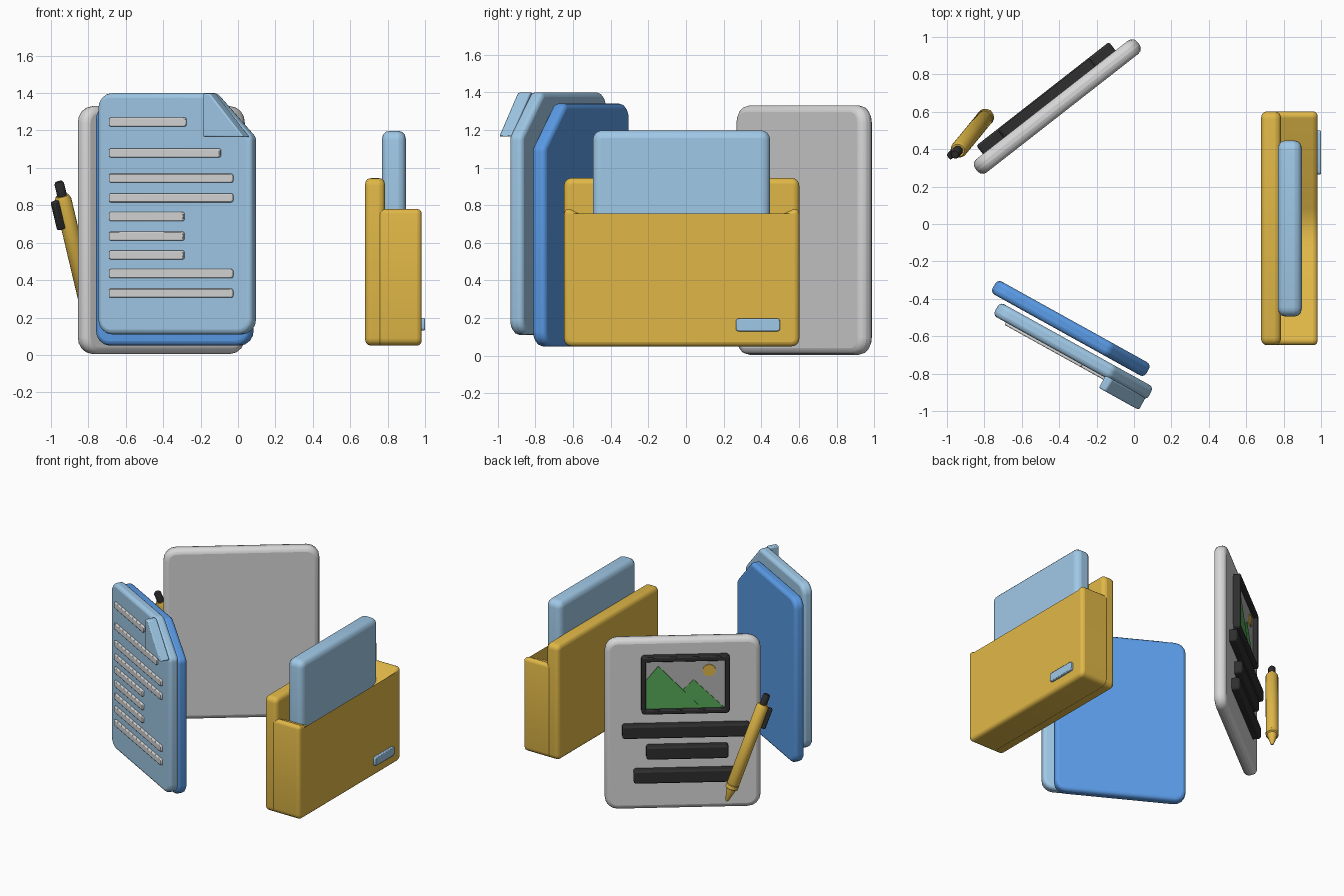
import bpy, bmesh, math
from mathutils import Matrix, Vector

if "Cube" in bpy.data.objects:
    bpy.data.objects.remove(bpy.data.objects["Cube"])


def material(name, r, g, b):
    lin = [c / 12.92 if c < 0.04 else ((c + 0.055) / 1.055) ** 2.4 for c in (r, g, b)]
    m = bpy.data.materials.new(name)
    m.diffuse_color = (*lin, 1)
    m.use_nodes = True
    m.node_tree.nodes["Principled BSDF"].inputs["Base Color"].default_value = m.diffuse_color
    return m


PALE = material("pale blue", 0.63, 0.79, 0.91)
BLUE = material("blue", 0.36, 0.62, 0.92)
GOLD = material("gold", 0.88, 0.72, 0.28)
GREY = material("light grey", 0.84, 0.84, 0.84)
MID = material("mid grey", 0.70, 0.70, 0.70)
DARK = material("charcoal", 0.18, 0.18, 0.18)
GREEN = material("green", 0.34, 0.66, 0.34)


def place(x, y, degrees):
    """Frame whose local x runs along a panel and whose local -y points out of it."""
    return Matrix.Translation((x, y, 0)) @ Matrix.Rotation(math.radians(degrees), 4, 'Z')


def rounded(pts, radii, steps=4):
    """Replace each corner of a closed outline with a circular arc."""
    out, n = [], len(pts)
    if not isinstance(radii, (list, tuple)):
        radii = [radii] * n
    for i, r in enumerate(radii):
        p = Vector(pts[i])
        a = (Vector(pts[i - 1]) - p).normalized()
        b = (Vector(pts[(i + 1) % n]) - p).normalized()
        half = math.acos(max(-1, min(1, a.dot(b)))) / 2
        cut = r / math.tan(half)
        centre = p + (a + b).normalized() * (r / math.sin(half))
        start, end = p + a * cut - centre, p + b * cut - centre
        sweep = math.atan2(start.x * end.y - start.y * end.x, start.dot(end))
        for k in range(steps + 1):
            t = sweep * k / steps
            c, s = math.cos(t), math.sin(t)
            out.append(centre + Vector((start.x * c - start.y * s, start.x * s + start.y * c)))
    return out


def rect(x0, x1, z0, z1):
    return [(x0, z0), (x1, z0), (x1, z1), (x0, z1)]


def finish(name, bm, mat, frame, bevel=0, segments=3):
    bmesh.ops.recalc_face_normals(bm, faces=bm.faces)
    me = bpy.data.meshes.new(name)
    bm.to_mesh(me)
    bm.free()
    me.materials.append(mat)
    ob = bpy.data.objects.new(name, me)
    bpy.context.collection.objects.link(ob)
    ob.matrix_world = frame
    if bevel:
        mod = ob.modifiers.new("soft edges", 'BEVEL')
        mod.width, mod.segments = bevel, segments
        mod.limit_method, mod.angle_limit = 'ANGLE', math.radians(40)
    bpy.ops.object.select_all(action='DESELECT')
    ob.select_set(True)
    bpy.context.view_layer.objects.active = ob
    bpy.ops.object.shade_smooth_by_angle(angle=math.radians(35))
    return ob


def slab(name, outline, d0, d1, mat, frame, bevel=0, segments=3):
    """Extrude an (x, z) outline from depth d0 out to depth d1."""
    bm = bmesh.new()
    back = [bm.verts.new((p[0], -d0, p[1])) for p in outline]
    front = [bm.verts.new((p[0], -d1, p[1])) for p in outline]
    bm.faces.new(back)
    bm.faces.new(front)
    n = len(outline)
    for i in range(n):
        j = (i + 1) % n
        bm.faces.new((back[i], back[j], front[j], front[i]))
    return finish(name, bm, mat, frame, bevel, segments)


def ring(name, outer, inner, d0, d1, mat, frame, bevel):
    """Picture frame: four matching loops joined by quads."""
    bm = bmesh.new()
    loops = [[bm.verts.new((p[0], -d, p[1])) for p in o]
             for o, d in ((outer, d0), (outer, d1), (inner, d1), (inner, d0))]
    n = len(outer)
    for k in range(4):
        a, b = loops[k], loops[(k + 1) % 4]
        for i in range(n):
            j = (i + 1) % n
            bm.faces.new((a[i], a[j], b[j], b[i]))
    return finish(name, bm, mat, frame, bevel, 2)


def lathe(name, profile, mat, frame, sides=20):
    """Revolve (radius, height) pairs round local z."""
    bm = bmesh.new()
    loops = [[bm.verts.new((r * math.cos(math.tau * i / sides),
                            r * math.sin(math.tau * i / sides), h)) for i in range(sides)]
             for r, h in profile]
    for a, b in zip(loops, loops[1:]):
        for i in range(sides):
            j = (i + 1) % sides
            bm.faces.new((a[i], a[j], b[j], b[i]))
    bm.faces.new(loops[0])
    bm.faces.new(loops[-1])
    return finish(name, bm, mat, frame)


# ---- Pair of documents with a clipped corner ----
docs = place(-0.325, -0.68, -29)


def sheet(name, shift, z0, d, mat):
    top, cut, w = z0 + 1.29, 0.235, 0.47
    pts = [(-w, z0), (w, z0), (w, top - cut), (w - cut, top), (-w, top)]
    pts = rounded([(x + shift, z) for x, z in pts], [0.08, 0.08, 0.05, 0.05, 0.08])
    slab(name, pts, d - 0.04, d + 0.04, mat, docs, 0.025)


sheet("front_sheet", 0, 0.11, 0, PALE)
sheet("back_sheet", -0.07, 0.05, -0.10, BLUE)

# Folded corner standing proud of the front sheet
slab("folded_corner", [(0.215, 1.165), (0.462, 1.165), (0.255, 1.398), (0.215, 1.398)],
     0.03, 0.105, PALE, docs, 0.008, 2)

# Text lines: height and right end
for i, (z, end) in enumerate([(1.245, 0.08), (1.08, 0.29), (0.945, 0.365), (0.84, 0.365),
                              (0.74, 0.067), (0.635, 0.067), (0.535, 0.067),
                              (0.435, 0.365), (0.33, 0.365)]):
    slab(f"text_line_{i + 1}", rounded(rect(-0.39, end, z - 0.024, z + 0.024), 0.012, 3),
         0.03, 0.055, GREY, docs, 0.005, 2)

# ---- Grey board ----
board = place(-0.41, 0.628, 218)
slab("board", rounded(rect(-0.55, 0.55, 0.005, 1.33), 0.09), -0.045, 0.045, GREY, board, 0.035)

# Framed picture
ring("picture_frame", rounded(rect(-0.295, 0.33, 0.765, 1.21), 0.025),
     rounded(rect(-0.262, 0.297, 0.80, 1.172), 0.006), 0.03, 0.095, DARK, board, 0.008)
slab("picture_back", rect(-0.28, 0.31, 0.78, 1.19), 0.04, 0.062, MID, board)
slab("small_mountain", [(-0.14, 0.80), (0.29, 0.80), (0.075, 1.02)], 0.061, 0.067, GREEN, board)
slab("large_mountain", [(-0.262, 0.80), (0.13, 0.80), (-0.175, 1.13), (-0.262, 1.02)],
     0.061, 0.070, GREEN, board)
sun = [(0.185 + 0.045 * math.cos(math.tau * i / 24),
        1.09 + 0.045 * math.sin(math.tau * i / 24)) for i in range(24)]
slab("sun", sun, 0.061, 0.070, GOLD, board)

# Raised bars below the picture
for i, (x0, x1, z) in enumerate([(-0.43, 0.47, 0.63), (-0.26, 0.32, 0.465), (-0.35, 0.385, 0.28)]):
    slab(f"board_bar_{i + 1}", rounded(rect(x0, x1, z - 0.05, z + 0.05), 0.018, 3),
         0.03, 0.102, DARK, board, 0.012, 2)

# ---- Pen leaning in front of the board ----
tip, end = Vector((-0.77, 0.60, 0.13)), Vector((-0.958, 0.372, 0.925))
axis = end - tip
length = axis.length
side = Vector((-0.788, -0.616, 0))
zdir = axis.normalized()
xdir = (side - zdir * side.dot(zdir)).normalized()
ydir = zdir.cross(xdir)
pen = Matrix.Translation(tip) @ Matrix((xdir, ydir, zdir)).transposed().to_4x4()
lathe("pen_barrel", [(0.006, 0), (0.012, 0.008), (0.036, 0.10), (0.046, 0.105), (0.046, 0.13),
                     (0.042, 0.135), (0.045, 0.14), (0.045, length - 0.10),
                     (0.035, length - 0.078)], GOLD, pen)
lathe("pen_button", [(0.026, length - 0.09), (0.026, length - 0.01), (0.02, length)], DARK, pen)
slab("pen_clip", rect(0.035, 0.075, length - 0.25, length - 0.09), -0.018, 0.018, DARK, pen, 0.008, 2)

# ---- Open envelope with a letter ----
env = place(0, 0, 90)
slab("envelope_back", rounded(rect(-0.648, 0.602, 0.05, 0.945), 0.04), 0.68, 0.785, GOLD, env, 0.03)
pocket = [(-0.648, 0.05), (0.602, 0.05), (0.602, 0.795), (-0.023, 0.49), (-0.648, 0.795)]
slab("envelope_pocket", rounded(pocket, [0.04, 0.04, 0.025, 0.24, 0.025]), 0.74, 0.982, GOLD, env, 0.025)
slab("letter", rounded(rect(-0.495, 0.447, 0.30, 1.198), 0.05), 0.77, 0.897, PALE, env, 0.04)
slab("envelope_label", rounded(rect(0.265, 0.50, 0.13, 0.198), 0.015, 3), 0.96, 1.0, PALE, env, 0.006, 2)
